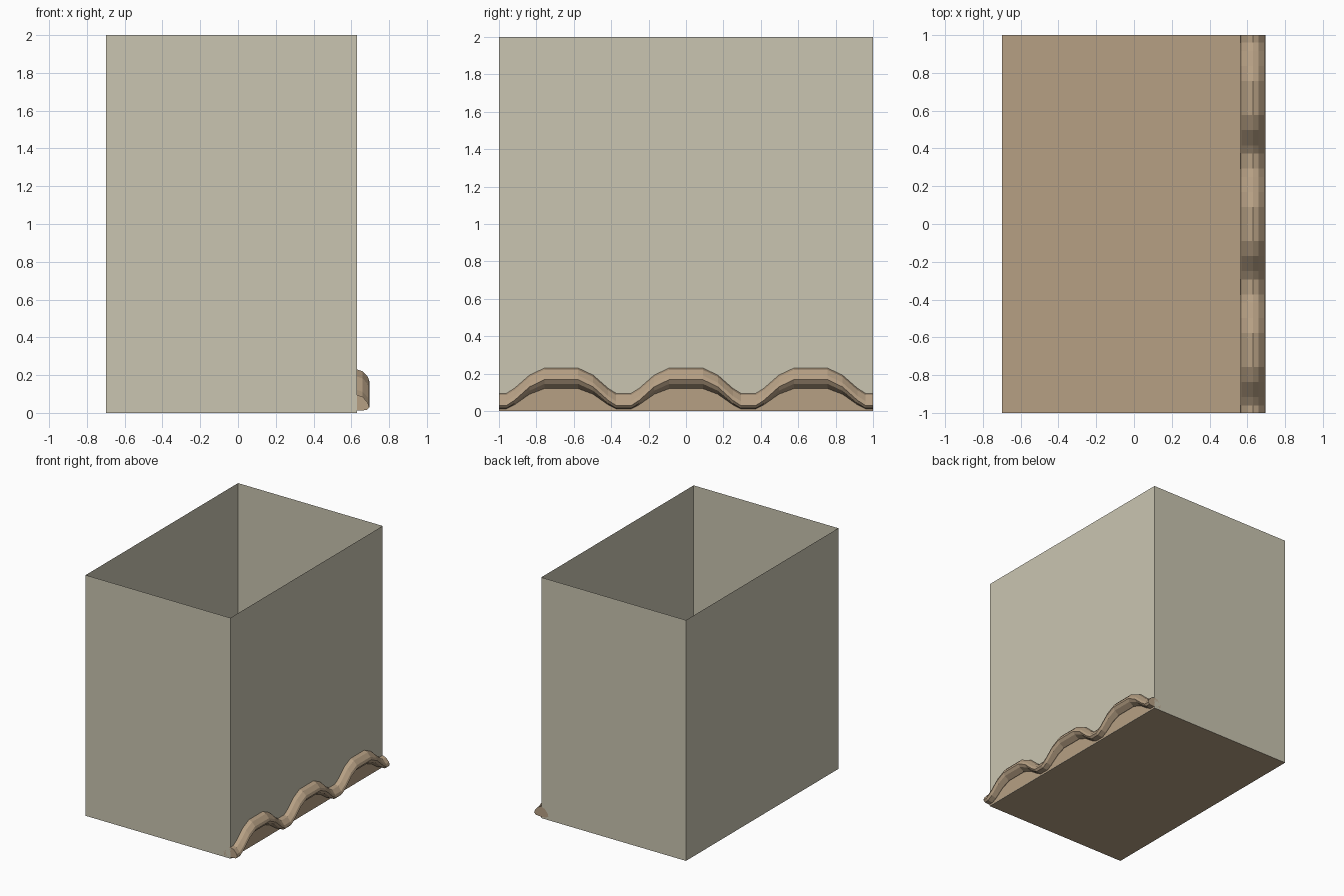
import bpy, bmesh

if "Cube" in bpy.data.objects:
    bpy.data.objects.remove(bpy.data.objects["Cube"])


def material(name, rgb):
    m = bpy.data.materials.new(name)
    m.diffuse_color = (*rgb, 1)
    m.use_nodes = True
    m.node_tree.nodes["Principled BSDF"].inputs["Base Color"].default_value = m.diffuse_color
    return m


STONE = material("pale_wall", (0.59, 0.56, 0.44))
TAN = material("tan_clay", (0.47, 0.35, 0.23))


def make(name, verts, faces, mat, normals=True):
    bm = bmesh.new()
    vs = [bm.verts.new(v) for v in verts]
    for f in faces:
        bm.faces.new([vs[i] for i in f])
    if normals:
        bmesh.ops.recalc_face_normals(bm, faces=bm.faces)
    me = bpy.data.meshes.new(name)
    bm.to_mesh(me)
    bm.free()
    ob = bpy.data.objects.new(name, me)
    bpy.context.collection.objects.link(ob)
    me.materials.append(mat)
    return ob


X0, X1, H = -0.70, 0.63, 2.0
corners = [(X0, -1), (X1, -1), (X1, 1), (X0, 1)]

# Thin open-topped walls and the floor
ring = [(x, y, z) for z in (0, H) for x, y in corners]
make("walls", ring, [(i, (i + 1) % 4, (i + 1) % 4 + 4, i + 4) for i in range(4)], STONE, False)
make("floor", ring[:4], [(3, 2, 1, 0)], TAN, False)

# Wave stations along y: (position, height blend 0 trough .. 1 crest)
half = [(0.09, 1.0), (0.17, 0.72), (0.25, 0.2), (0.293, 0.0)]
period = [(-y, t) for y, t in reversed(half)] + half
stations = [(-1.0, 0.0)]
for c in (-2 / 3, 0, 2 / 3):
    stations += [(c + y, t) for y, t in period]
stations.append((1.0, 0.0))

# Half cross-section: (x offset, z at trough, z at crest), mirrored about the wall
section = [(0.0, 0.095, 0.23), (0.03, 0.085, 0.22), (0.058, 0.053, 0.19),
           (0.065, 0.03, 0.168), (0.05, 0.015, 0.145), (0.012, 0.012, 0.12)]
loop = section + [(-x, a, b) for x, a, b in reversed(section[1:])]

# Scalloped moulding swept along the wall foot
n, m = len(loop), len(stations)
verts = [(X1 + x, y, a + (b - a) * t) for y, t in stations for x, a, b in loop]
faces = [(s * n + i, s * n + (i + 1) % n, (s + 1) * n + (i + 1) % n, (s + 1) * n + i)
         for s in range(m - 1) for i in range(n)]
faces += [tuple(range(n)), tuple(range((m - 1) * n, m * n))]
make("wavy_moulding", verts, faces, TAN)

# Upright panel filling the arches beneath the moulding
verts = [(X1 + 0.004, y, z) for y, t in stations for z in (0, 0.03 + 0.11 * t)]
faces = [(2 * s, 2 * s + 2, 2 * s + 3, 2 * s + 1) for s in range(m - 1)]
make("arch_panel", verts, faces, TAN, False)
